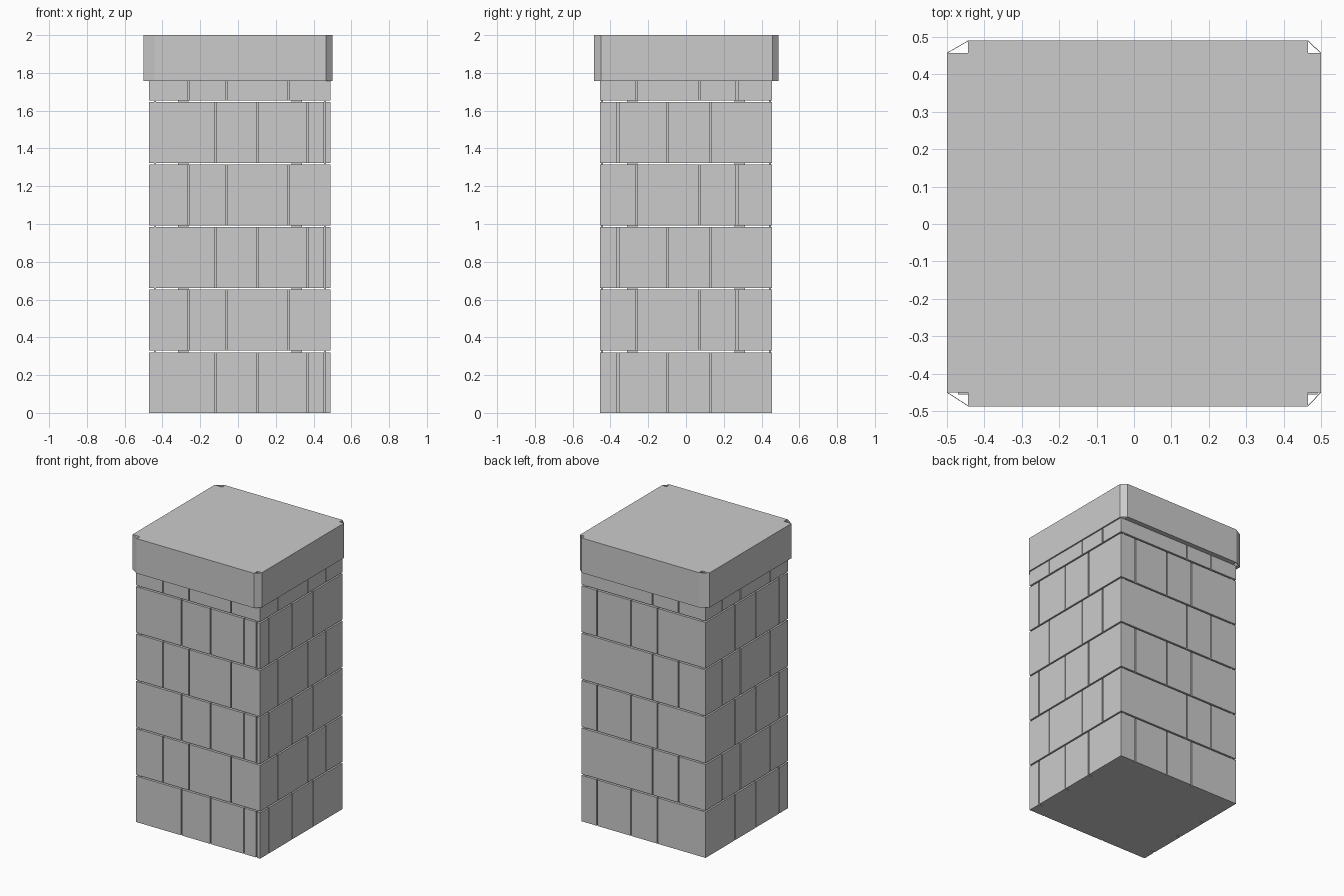
import bpy, bmesh
from mathutils import Vector

if "Cube" in bpy.data.objects:
    bpy.data.objects.remove(bpy.data.objects["Cube"], do_unlink=True)

stone = bpy.data.materials.new("light grey stone")
stone.use_nodes = True
GREY = (0.6, 0.6, 0.6, 1)
stone.diffuse_color = GREY
stone.node_tree.nodes["Principled BSDF"].inputs["Base Color"].default_value = GREY

X0, X1, Y0, Y1 = -0.47, 0.49, -0.455, 0.455


def finish(bm, name):
    bmesh.ops.recalc_face_normals(bm, faces=bm.faces)
    mesh = bpy.data.meshes.new(name)
    bm.to_mesh(mesh)
    bm.free()
    mesh.materials.append(stone)
    obj = bpy.data.objects.new(name, mesh)
    bpy.context.collection.objects.link(obj)
    return obj


def prism(bm, outline, z0, z1):
    """Extrude a flat outline from z0 up to z1."""
    face = bm.faces.new([bm.verts.new((x, y, z0)) for x, y in outline])
    new = bmesh.ops.extrude_face_region(bm, geom=[face], use_keep_orig=True)["geom"]
    top = [v for v in new if isinstance(v, bmesh.types.BMVert)]
    bmesh.ops.translate(bm, verts=top, vec=(0, 0, z1 - z0))


def wall(start, end, inward, seams, depth, width=0.008):
    """One side of a course outline, notched at each seam distance."""
    start, end, inward = Vector(start), Vector(end), Vector(inward)
    along = (end - start).normalized()
    points = [start]
    for s in sorted(seams):
        a, b = (start + along * (s + k * width / 2) for k in (-1, 1))
        points += [a, a + inward * depth, b + inward * depth, b]
    return points


def course(name, z0, z1, front, side, back):
    outline = wall((X0, Y0), (X1, Y0), (0, 1), [x - X0 for x in front], 0.012)
    outline += wall((X1, Y0), (X1, Y1), (-1, 0), [y - Y0 for y in side], 0.03)
    outline += wall((X1, Y1), (X0, Y1), (0, -1), [X1 - x for x in back], 0.012)
    outline += wall((X0, Y1), (X0, Y0), (1, 0), [Y1 - y for y in side], 0.03)
    bm = bmesh.new()
    prism(bm, outline, z0, z1)
    finish(bm, name)


# Brick courses with alternating seams, the last one running up into the cap
PITCH, GAP = 0.331, 0.01
for i in range(6):
    z0 = i * PITCH
    z1 = z0 + PITCH - GAP if i < 5 else 1.77
    if i % 2 == 0:
        seams = ((-0.12, 0.105, 0.366, 0.46), (-0.36, -0.1, 0.13), (0.37, 0.105, -0.1))
    else:
        seams = ((-0.26, -0.06, 0.265), (-0.26, 0.07, 0.27), (-0.06, -0.26))
    course(f"brick_course_{i + 1}", z0, z1, *seams)

# Small spacers holding the courses apart
bm = bmesh.new()
for i in range(1, 6):
    for cx, cy, r in ((0.3, 0.285, 0.028), (0.45, 0.445, 0.005)):
        for sx in (-1, 1):
            for sy in (-1, 1):
                x, y = 0.01 + sx * cx, sy * cy
                square = [(x - r, y - r), (x + r, y - r), (x + r, y + r), (x - r, y + r)]
                prism(bm, square, i * PITCH - GAP, i * PITCH)
finish(bm, "joint_spacers")

# Cap slab with stepped corners
CAP0, CAP1 = 1.757, 2.0
ox0, ox1, oy0, oy1 = -0.5, 0.5, -0.487, 0.49
ix0, ix1, iy0, iy1 = -0.443, 0.465, -0.45, 0.457
bm = bmesh.new()
prism(bm, [(ix0, oy0), (ix1, oy0), (ix1, iy0), (ox1, iy0), (ox1, iy1), (ix1, iy1),
           (ix1, oy1), (ix0, oy1), (ix0, iy1), (ox0, iy1), (ox0, iy0), (ix0, iy0)],
      CAP0, CAP1)
finish(bm, "cap_slab")

# Thin slanted panels closing the stepped corners
bm = bmesh.new()
for ix, ox in ((ix0, ox0), (ix1, ox1)):
    for iy, oy in ((iy0, oy0), (iy1, oy1)):
        a, b = Vector((ix, oy)), Vector((ox, iy))
        inset = (Vector((ix, iy)) - (a + b) / 2).normalized() * 0.002
        prism(bm, [a, b, b + inset, a + inset], CAP0, CAP1)
finish(bm, "cap_corner_panels")
